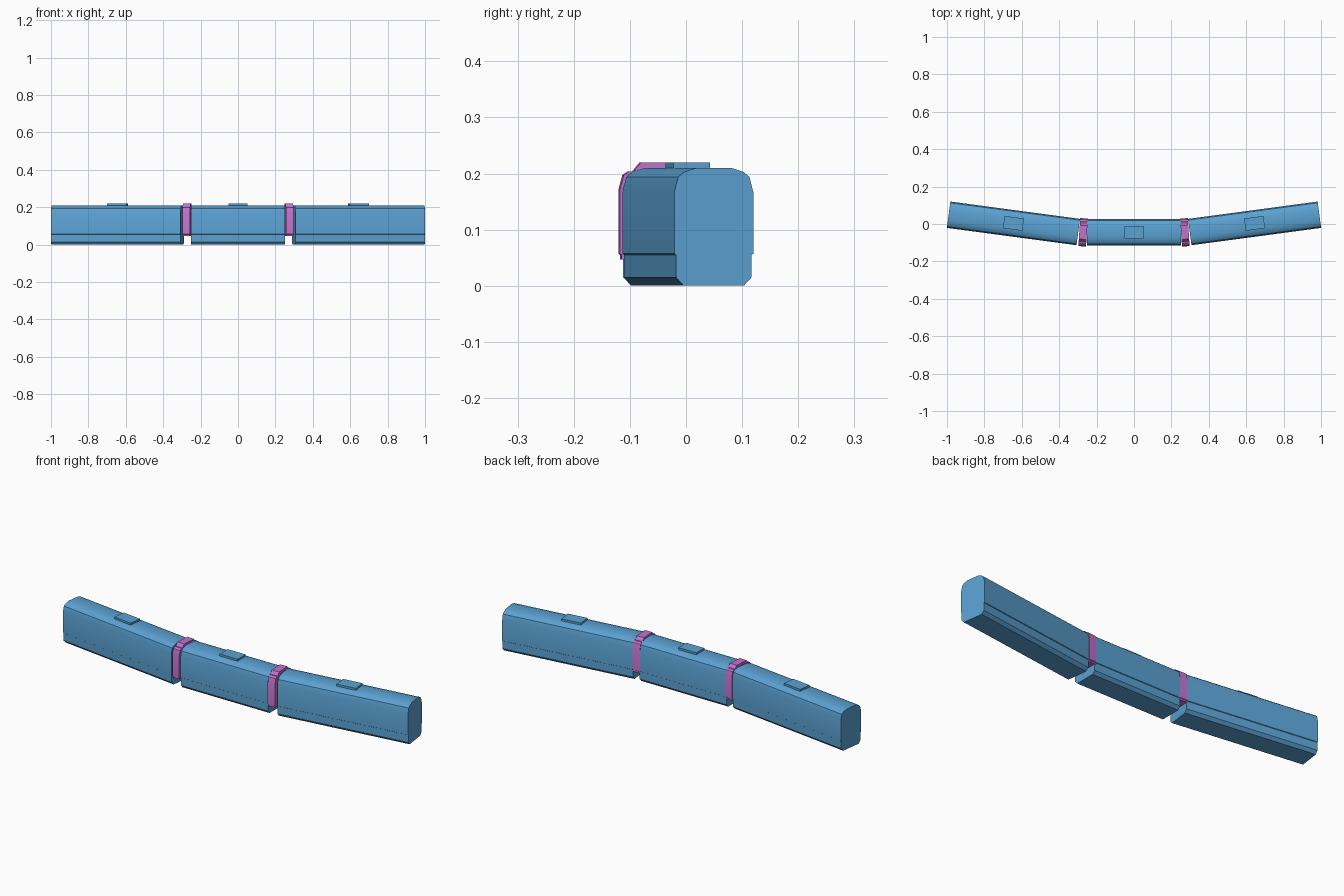
import bpy, bmesh, math
from mathutils import Matrix, Vector

if "Cube" in bpy.data.objects:
    bpy.data.objects.remove(bpy.data.objects["Cube"])


def material(name, rgb):
    m = bpy.data.materials.new(name)
    m.diffuse_color = (*rgb, 1)
    m.use_nodes = True
    m.node_tree.nodes["Principled BSDF"].inputs["Base Color"].default_value = m.diffuse_color
    return m


BLUE = material("sky blue", (0.105, 0.36, 0.65))
PINK = material("orchid", (0.55, 0.17, 0.62))

# Half cross-sections (y, z) from floor to roof
BODY = [(.054, 0), (.068, .015), (.068, .055), (.071, .057), (.071, .167),
        (.064, .194), (.053, .203), (.031, .21)]
GANGWAY = [(.072, .047), (.072, .055), (.075, .057), (.075, .17),
           (.068, .197), (.058, .204), (.050, .204), (.037, .22)]
PLATE = [(.033, .208), (.033, .22)]


def extrude(name, half, length, centre, angle, mat):
    """Sweep a mirrored profile along local x, then turn and place it."""
    ring = half + [(-y, z) for y, z in reversed(half)]
    bm = bmesh.new()
    ends = [[bm.verts.new((x, y, z)) for y, z in ring]
            for x in (-length / 2, length / 2)]
    n = len(ring)
    for i in range(n):
        j = (i + 1) % n
        bm.faces.new((ends[0][i], ends[0][j], ends[1][j], ends[1][i]))
    bm.faces.new(ends[0])
    bm.faces.new(ends[1][::-1])
    bmesh.ops.recalc_face_normals(bm, faces=bm.faces)
    bm.transform(Matrix.Translation((*centre, 0)) @ Matrix.Rotation(angle, 4, 'Z'))
    me = bpy.data.meshes.new(name)
    bm.to_mesh(me)
    bm.free()
    me.materials.append(mat)
    ob = bpy.data.objects.new(name, me)
    bpy.context.collection.objects.link(ob)
    bpy.context.view_layer.objects.active = ob
    for o in bpy.context.selected_objects:
        o.select_set(False)
    ob.select_set(True)
    bpy.ops.object.shade_smooth_by_angle(angle=math.radians(30))


def car(name, centre, length, angle):
    extrude(name + "_body", BODY, length, centre, angle, BLUE)
    extrude(name + "_roof_unit", PLATE, .104, centre, angle, BLUE)


# Middle car
car("middle_car", (0, -.044), .504, 0)

# End cars and the gangways that join them, mirrored left and right
inner, outer = Vector((.298, -.043)), Vector((.991, .0496))
axis = outer - inner
bend = math.atan2(axis.y, axis.x)
mid = (inner + outer) / 2
for side, s in (("left", -1), ("right", 1)):
    car(side + "_end_car", (s * mid.x, mid.y), axis.length, s * bend)
    extrude(side + "_gangway", GANGWAY, .041, (s * .272, -.0445), s * bend / 2, PINK)
